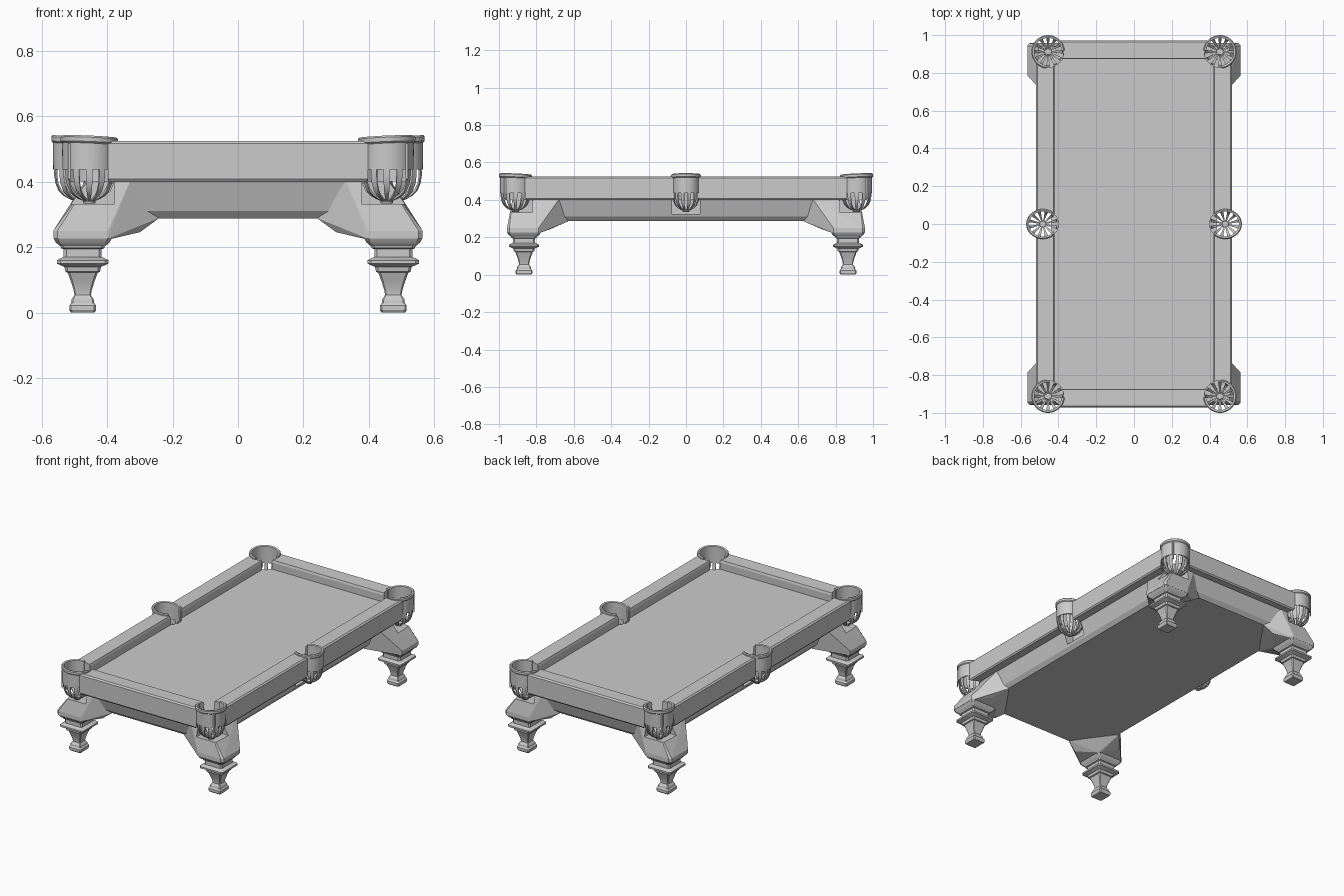
import bpy, bmesh
from math import sin, cos, pi, radians, atan2
from mathutils import Vector

if "Cube" in bpy.data.objects:
    bpy.data.objects.remove(bpy.data.objects["Cube"])

CORNER = (0.455, 0.912, radians(45), 1.0)   # x, y, outward direction, y squash
SIDE = (0.483, 0.0, 0.0, 0.9)


def finish(name, bm, mirror=None, smooth=None):
    bmesh.ops.recalc_face_normals(bm, faces=bm.faces[:])
    me = bpy.data.meshes.new(name)
    bm.to_mesh(me)
    bm.free()
    ob = bpy.data.objects.new(name, me)
    bpy.context.collection.objects.link(ob)
    if mirror:
        m = ob.modifiers.new("mirror", "MIRROR")
        m.use_axis = (mirror[0], mirror[1], False)
        m.use_mirror_merge = False
    if smooth:
        bpy.ops.object.select_all(action='DESELECT')
        ob.select_set(True)
        bpy.context.view_layer.objects.active = ob
        bpy.ops.object.shade_smooth_by_angle(angle=radians(smooth))
    return ob


def loft(bm, rings, closed=True, caps=True, loop=False):
    vs = [[bm.verts.new(p) for p in r] for r in rings]
    n = len(vs[0])
    pairs = list(zip(vs, vs[1:])) + ([(vs[-1], vs[0])] if loop else [])
    for a, b in pairs:
        for i in range(n if closed else n - 1):
            j = (i + 1) % n
            bm.faces.new((a[i], a[j], b[j], b[i]))
    if caps:
        bm.faces.new(vs[0])
        bm.faces.new(vs[-1])


def rect(hx, hy, z, cx=0, cy=0):
    return [(cx + sx * hx, cy + sy * hy, z) for sx, sy in ((-1, -1), (1, -1), (1, 1), (-1, 1))]


def chamfered(hx, hy, z, cx, cy):
    c = 0.14 * min(hx, hy)
    pts = [(-hx + c, -hy), (hx - c, -hy), (hx, -hy + c), (hx, hy - c),
           (hx - c, hy), (-hx + c, hy), (-hx, hy - c), (-hx, -hy + c)]
    return [(cx + x, cy + y, z) for x, y in pts]


def ellipse(p, r, z, n=40):
    return [(p[0] + r * cos(2 * pi * i / n), p[1] + r * p[3] * sin(2 * pi * i / n), z) for i in range(n)]


def cut(ob, cutters):
    for c in cutters:
        c.hide_render = True
        m = ob.modifiers.new("cut", "BOOLEAN")
        m.operation, m.solver, m.object = 'DIFFERENCE', 'EXACT', c
        bpy.context.view_layer.objects.active = ob
        bpy.ops.object.modifier_apply(modifier=m.name)


def all_pockets():
    out = [(s * SIDE[0], 0.0, 0, SIDE[3]) for s in (-1, 1)]
    return out + [(sx * CORNER[0], sy * CORNER[1], 0, 1.0) for sx in (-1, 1) for sy in (-1, 1)]


# Cutters: round pocket holes and square recesses under the pockets
holes, recesses = [], []
for p in all_pockets():
    bm = bmesh.new()
    loft(bm, [ellipse(p, 0.083, 0.3), ellipse(p, 0.083, 0.7)])
    holes.append(finish("hole_cutter", bm))
    sx, sy = (1 if p[0] > 0 else -1), (1 if p[1] > 0 else -1)
    bm = bmesh.new()
    if p[1] == 0:
        q = (0.1, 0.075, sx * 0.497, 0.0, 0.325)
    else:
        q = (0.12, 0.12, sx * 0.497, sy * 0.943, 0.332)
    loft(bm, [rect(q[0], q[1], q[4], q[2], q[3]), rect(q[0], q[1], 0.45, q[2], q[3])])
    recesses.append(finish("recess_cutter", bm))

# Rail frame: a profile (inset, height) swept round the table
bm = bmesh.new()
profile = [(0.006, 0.40), (0, 0.408), (0, 0.517), (0.008, 0.525), (0.095, 0.523), (0.099, 0.51), (0.097, 0.402)]
loft(bm, [rect(0.52 - i, 0.972 - i, z) for i, z in profile], caps=False, loop=True)
rails = finish("rails", bm)
cut(rails, holes)

# Playing bed
bm = bmesh.new()
loft(bm, [rect(0.45, 0.90, 0.401), rect(0.45, 0.90, 0.468)])
bed = finish("bed", bm)
cut(bed, holes)

# Tapered body under the bed
bm = bmesh.new()
loft(bm, [rect(0.415, 0.875, 0.288), rect(0.435, 0.895, 0.31), rect(0.465, 0.925, 0.402)])
body = finish("body", bm)
cut(body, recesses)

# Flared corner brackets
bm = bmesh.new()
LX, LY = 0.475, 0.866
pts = chamfered(0.09, 0.091, 0.226, LX, LY) + chamfered(0.09, 0.091, 0.25, LX, LY)
pts += [(0.24, 0.875, 0.29), (0.30, 0.89, 0.246), (0.33, 0.928, 0.402), (0.455, 0.928, 0.402),
        (0.415, 0.63, 0.285), (0.47, 0.725, 0.244), (0.468, 0.68, 0.402), (0.36, 0.70, 0.402)]
for v in pts:
    bm.verts.new(v)
hull = bmesh.ops.convex_hull(bm, input=bm.verts[:])
bmesh.ops.delete(bm, geom=[v for v in bm.verts if not v.link_faces], context='VERTS')
brackets = finish("corner_brackets", bm, (True, True))
bpy.context.view_layer.objects.active = brackets
bpy.ops.object.modifier_apply(modifier="mirror")
cut(brackets, recesses)

for c in holes + recesses:
    bpy.data.objects.remove(c)

# Turned square legs: (half width, height)
sections = [(0.036, 0.003), (0.041, 0.008), (0.041, 0.022), (0.035, 0.03), (0.034, 0.04), (0.025, 0.054),
            (0.028, 0.07), (0.036, 0.095), (0.046, 0.122), (0.053, 0.125), (0.056, 0.14), (0.066, 0.144),
            (0.079, 0.15), (0.079, 0.16), (0.068, 0.166), (0.058, 0.17), (0.058, 0.194), (0.066, 0.197),
            (0.068, 0.203), (0.082, 0.214), (0.089, 0.227)]
bm = bmesh.new()
loft(bm, [chamfered(h, h * (1.1 if z < 0.06 else 1.02), z - (0.003 if z < 0.004 else 0), LX, LY) for h, z in sections])
finish("legs", bm, (True, True), 25)


def pocket(label, p, mirror):
    cx, cy, out, sq = p

    def at(r, a, z):
        return (cx + r * cos(a), cy + r * sq * sin(a), z)

    # Collar: open towards the table, top slightly higher on the outside
    shape = [(0.073, 0.437), (0.082, 0.437), (0.083, 0.515), (0.088, 0.52), (0.088, 0.533), (0.083, 0.538), (0.073, 0.535)]
    bm = bmesh.new()
    rings = []
    for i in range(37):
        t = radians(-130 + 260 * i / 36)
        rings.append([at(r, out + t, z + (0.005 * cos(t) if z > 0.5 else 0)) for r, z in shape])
    loft(bm, rings)
    finish(label + "_pocket_collars", bm, mirror, 35)

    # Basket of flat ribs curving in to a small hub
    bm = bmesh.new()
    path = [(0.079, 0.465, 0.010), (0.080, 0.42, 0.010), (0.076, 0.395, 0.0095), (0.066, 0.372, 0.008),
            (0.05, 0.357, 0.006), (0.032, 0.347, 0.0045), (0.014, 0.34, 0.003)]
    for k in range(12):
        a = out + 2 * pi * (k + 0.5) / 12
        rings = []
        for r, z, w in path:
            ring = []
            for dr, dw in ((0, -1), (0, 1), (-0.005, 1), (-0.005, -1)):
                b = a + atan2(dw * w, r)
                ring.append(at(r + dr, b, z + (0.004 if dr and r < 0.07 else 0)))
            rings.append(ring)
        loft(bm, rings)
    hub = [[at(r, 2 * pi * i / 16, z) for i in range(16)] for r, z in ((0.018, 0.334), (0.02, 0.34), (0.016, 0.348))]
    loft(bm, hub)
    finish(label + "_pocket_baskets", bm, mirror, 35)


pocket("corner", CORNER, (True, True))
pocket("side", SIDE, (True, False))
